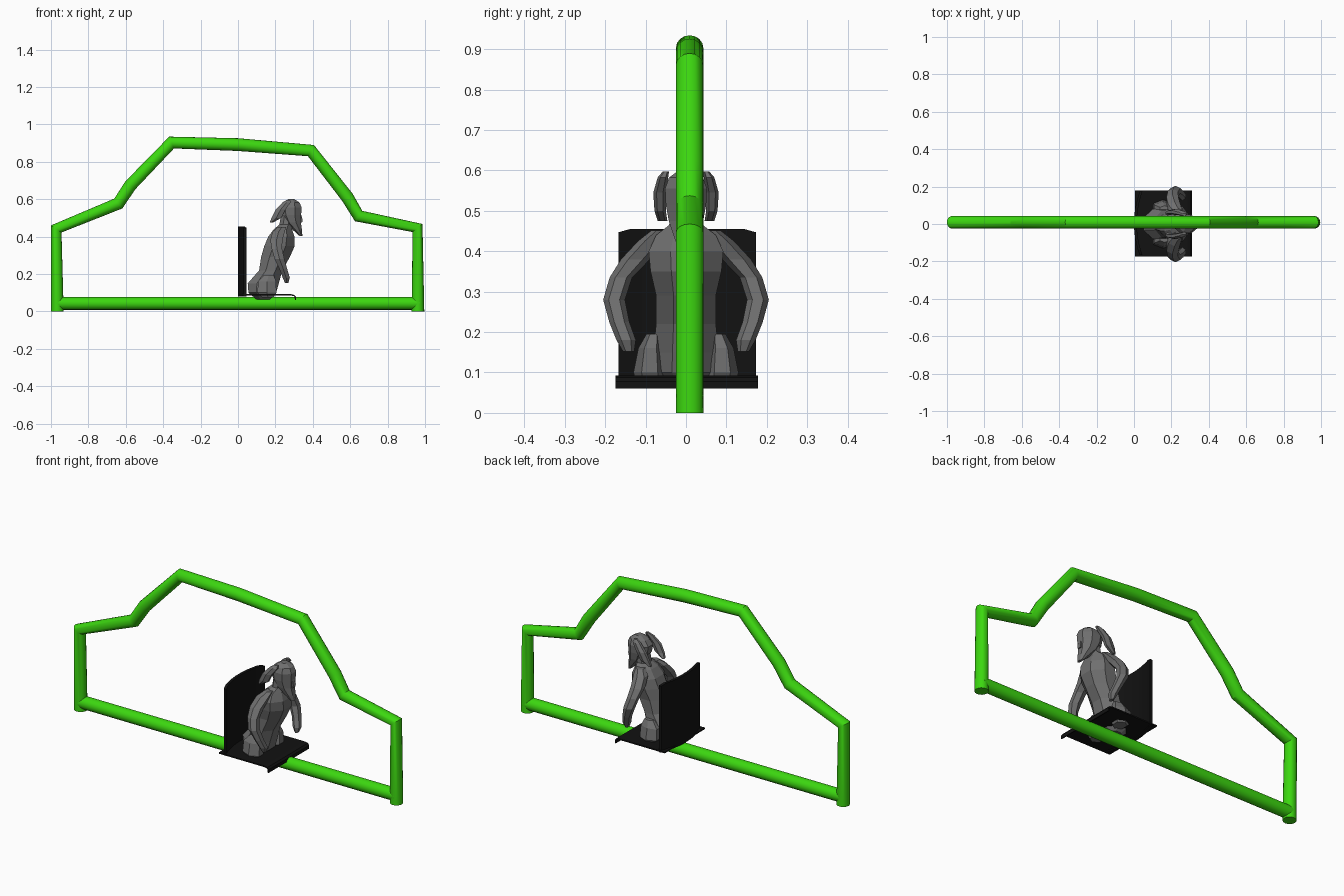
import bpy, bmesh
from math import cos, sin, pi

if "Cube" in bpy.data.objects:
    bpy.data.objects.remove(bpy.data.objects["Cube"])


def material(name, rgb):
    m = bpy.data.materials.new(name)
    m.diffuse_color = (*rgb, 1)
    m.use_nodes = True
    m.node_tree.nodes["Principled BSDF"].inputs["Base Color"].default_value = m.diffuse_color
    return m


GREEN = material("green_paint", (0.045, 0.68, 0.005))
BLACK = material("black_shell", (0.006, 0.006, 0.006))
GREY = material("grey_figure", (0.16, 0.16, 0.16))


def finish(name, bm, mat):
    bmesh.ops.recalc_face_normals(bm, faces=bm.faces)
    me = bpy.data.meshes.new(name)
    bm.to_mesh(me)
    bm.free()
    me.materials.append(mat)
    ob = bpy.data.objects.new(name, me)
    bpy.context.collection.objects.link(ob)
    return ob


def tube(name, pts, r=0.034, y=0.009):
    cu = bpy.data.curves.new(name, 'CURVE')
    cu.dimensions = '3D'
    cu.bevel_depth = r
    cu.bevel_resolution = 6
    cu.use_fill_caps = True
    sp = cu.splines.new('POLY')
    sp.points.add(len(pts) - 1)
    for p, (x, z) in zip(sp.points, pts):
        p.co = (x, y, z, 1)
    cu.materials.append(GREEN)
    ob = bpy.data.objects.new(name, cu)
    bpy.context.collection.objects.link(ob)
    bpy.ops.object.select_all(action='DESELECT')
    ob.select_set(True)
    bpy.context.view_layer.objects.active = ob
    bpy.ops.object.convert(target='MESH')
    bpy.ops.object.shade_smooth_by_angle()


def loft(name, rings, n=8, mirror=False):
    """Skin horizontal rings given as (x, y, z, half depth, half width)."""
    bm = bmesh.new()
    loops = []
    for x, y, z, rx, ry in rings:
        loops.append([bm.verts.new((x + rx * cos((i + .5) * 2 * pi / n),
                                    y + ry * sin((i + .5) * 2 * pi / n), z))
                      for i in range(n)])
    for a, b in zip(loops, loops[1:]):
        for i in range(n):
            bm.faces.new((a[i], a[(i + 1) % n], b[(i + 1) % n], b[i]))
    bm.faces.new(loops[0])
    bm.faces.new(loops[-1])
    ob = finish(name, bm, GREY)
    if mirror:
        mod = ob.modifiers.new("mirror", 'MIRROR')
        mod.use_axis = (False, True, False)
    return ob


def strip(name, grid):
    """Closed solid from a list of equal-sized cross-section loops."""
    bm = bmesh.new()
    rows = [[bm.verts.new(c) for c in row] for row in grid]
    n = len(rows[0])
    for a, b in zip(rows, rows[1:]):
        for i in range(n):
            bm.faces.new((a[i], a[(i + 1) % n], b[(i + 1) % n], b[i]))
    bm.faces.new(rows[0])
    bm.faces.new(rows[-1])
    return finish(name, bm, BLACK)


# Car-outline tube frame
tube("outline_frame", [(-.966, 0), (-.972, .441), (-.64, .577), (-.575, .675), (-.355, .903),
                       (0, .892), (.39, .86), (.585, .61), (.645, .51), (.96, .446), (.962, 0)])
tube("base_rail", [(-.97, .043), (.97, .043)])

# Curved seat back with clipped top corners
back = []
for i in range(13):
    y = -.17 + .34 * i / 12
    x = .03 * (y / .17) ** 2
    top = .447 if i in (0, 12) else .455
    yy = y + .003
    back.append([(x, yy, .08), (x + .015, yy, .08), (x + .015, yy, top), (x, yy, top)])
strip("seat_back", back)

# Thin seat pan with turned-down front lip
profile = [(.005, .092), (.285, .092), (.302, .088), (.31, .078), (.31, .06),
           (.304, .06), (.303, .076), (.298, .082), (.285, .085), (.005, .085)]
strip("seat_pan", [[(x, y, z) for x, z in profile] for y in (-.175, .178)])

# Seated low-poly figure, facing +x
loft("torso", [(.135, 0, .065, .04, .05), (.13, 0, .10, .08, .09), (.135, 0, .15, .09, .088),
               (.175, 0, .22, .067, .08), (.20, 0, .29, .083, .08), (.222, 0, .35, .088, .095),
               (.232, 0, .40, .076, .10), (.24, 0, .44, .052, .08), (.255, 0, .465, .036, .045),
               (.262, 0, .51, .036, .042)])
loft("arm", [(.26, .142, .152, .01, .014), (.258, .148, .18, .022, .024),
             (.243, .165, .225, .024, .025), (.222, .178, .28, .03, .027),
             (.208, .161, .335, .032, .028), (.205, .125, .38, .037, .036),
             (.217, .085, .425, .038, .034), (.235, .06, .452, .025, .025)], 6, True)
loft("thigh_stub", [(.16, .085, .075, .035, .038), (.155, .09, .10, .058, .04),
                    (.155, .088, .16, .056, .03), (.165, .08, .195, .03, .018)], 6, True)
loft("head", [(.337, 0, .403, .008, .018), (.318, 0, .435, .026, .032), (.292, 0, .475, .048, .046),
              (.28, 0, .515, .062, .054), (.278, 0, .555, .068, .056),
              (.283, 0, .582, .05, .046), (.285, 0, .60, .018, .02)])
loft("nose", [(.33, 0, .475, .018, .016), (.333, 0, .49, .018, .015), (.326, 0, .53, .012, .008)], 4)
loft("ear", [(.178, .058, .475, .01, .012), (.205, .064, .50, .03, .014),
             (.228, .065, .545, .03, .016), (.26, .057, .583, .025, .013),
             (.27, .05, .597, .01, .008)], 6, True)
